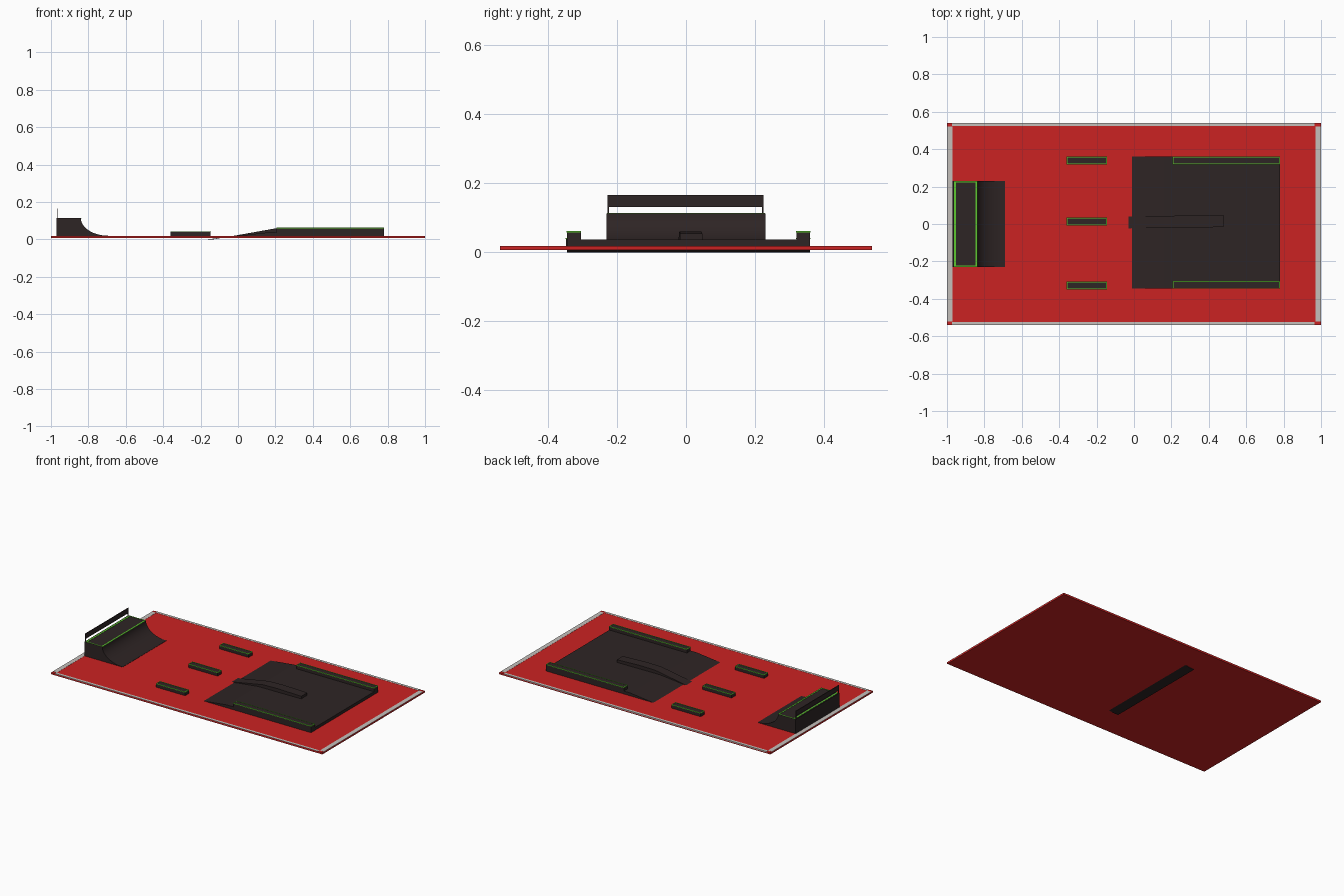
import bpy, bmesh, math

cube = bpy.data.objects.get("Cube")
if cube:
    bpy.data.objects.remove(cube, do_unlink=True)


def material(name, color):
    m = bpy.data.materials.new(name)
    m.use_nodes = True
    m.diffuse_color = (*color, 1)
    m.node_tree.nodes["Principled BSDF"].inputs["Base Color"].default_value = (*color, 1)
    return m


RED = material("red floor", (0.60, 0.016, 0.016))
DARK = material("dark ramp", (0.027, 0.018, 0.018))
GREEN = material("green edging", (0.11, 0.58, 0.03))
GREY = material("pale border", (0.56, 0.53, 0.50))


def finish(name, bm, mat):
    bmesh.ops.recalc_face_normals(bm, faces=bm.faces)
    mesh = bpy.data.meshes.new(name)
    bm.to_mesh(mesh)
    bm.free()
    mesh.materials.append(mat)
    ob = bpy.data.objects.new(name, mesh)
    bpy.context.collection.objects.link(ob)
    return ob


def box(name, x, y, z, mat):
    """Box from (min, max) ranges."""
    bm = bmesh.new()
    bmesh.ops.create_cube(bm, size=1)
    for v in bm.verts:
        for i, (lo, hi) in enumerate((x, y, z)):
            v.co[i] = lo if v.co[i] < 0 else hi
    return finish(name, bm, mat)


def prism(name, profile, y, mat):
    """Extrude an x-z profile along y."""
    bm = bmesh.new()
    face = bm.faces.new([bm.verts.new((px, y[0], pz)) for px, pz in profile])
    new = bmesh.ops.extrude_face_region(bm, geom=[face])["geom"]
    moved = [g for g in new if isinstance(g, bmesh.types.BMVert)]
    bmesh.ops.translate(bm, verts=moved, vec=(0, y[1] - y[0], 0))
    return finish(name, bm, mat)


def edging(name, x, y, z, wx, wy):
    """Four strips around the rim of a rectangle."""
    for i, side in enumerate(((x[0], x[0] + wx), (x[1] - wx, x[1]))):
        box(f"{name}_end_{i + 1}", side, y, z, GREEN)
    for i, side in enumerate(((y[0], y[0] + wy), (y[1] - wy, y[1]))):
        box(f"{name}_side_{i + 1}", (x[0] + wx, x[1] - wx), side, z, GREEN)


def ledge(name, x, yc, bottom, top):
    """Grind ledge with raised edging along its top rim."""
    y = (yc - 0.02, yc + 0.02)
    box(name, x, y, (bottom, top - 0.001), DARK)
    e = 0.001
    edging(name + "_edging", (x[0] - e, x[1] + e), (y[0] - e, y[1] + e),
           (top - 0.004, top), 0.005, 0.005)


# Floor slab and pale border strips, leaving the corners red
TOP = 0.0175
box("floor", (-1, 1), (-0.54, 0.54), (0.006, TOP), RED)
for s, side in ((-1, "right"), (1, "left")):
    box(f"{side}_border", sorted((s, s * 0.97)), (-0.522, 0.522), (0.012, TOP + 0.0008), GREY)
for s, side in ((-1, "front"), (1, "back")):
    box(f"{side}_border", (-0.972, 0.966), sorted((s * 0.54, s * 0.523)), (0.012, TOP + 0.0008), GREY)

# Quarter pipe with a concave face
N = 16
arc = [(-0.69 - 0.15 * math.cos(t), 0.113 - 0.094 * math.sin(t))
       for t in (math.pi / 2 * i / N for i in range(N + 1))]
prism("quarter_pipe", [(-0.97, 0.01), (-0.97, 0.113)] + arc + [(-0.69, 0.01)], (-0.23, 0.23), DARK)
bpy.ops.object.select_all(action="DESELECT")
pipe = bpy.data.objects["quarter_pipe"]
pipe.select_set(True)
bpy.context.view_layer.objects.active = pipe
bpy.ops.object.shade_smooth_by_angle(angle=math.radians(30))
edging("deck_edging", (-0.963, -0.838), (-0.229, 0.229), (0.1125, 0.1145), 0.010, 0.006)

# Guard rail behind the deck
box("guard_rail", (-0.969, -0.964), (-0.228, 0.225), (0.132, 0.166), DARK)
for i, y in enumerate((-0.226, 0.223)):
    box(f"rail_post_{i + 1}", (-0.969, -0.964), (y - 0.002, y + 0.002), (0.11, 0.135), DARK)

# Broad platform whose sloped toe passes through the floor
prism("platform", [(-0.165, 0), (0.16, 0.037), (0.78, 0.037), (0.78, 0.009),
                   (-0.08, 0.009), (-0.13, 0)], (-0.345, 0.36), DARK)

# Central bent box on the platform, turned very slightly
kicker = prism("kicker_box", [(-0.28, 0.010), (-0.01, 0.058), (0.1, 0.060), (0.27, 0.054),
                              (0.27, 0.03), (-0.1, 0.01)], (-0.032, 0.032), DARK)
kicker.location = (0.208, 0.012, 0)
kicker.rotation_euler.z = math.radians(0.7)

# Long ledges on the platform and short ledges on the floor
for side, y in (("front", -0.325), ("back", 0.34)):
    ledge(f"{side}_long_ledge", (0.207, 0.78), y, 0.03, 0.062)
for side, y in (("front", -0.328), ("middle", 0.014), ("back", 0.34)):
    ledge(f"{side}_short_ledge", (-0.36, -0.146), y, 0.01, 0.042)
